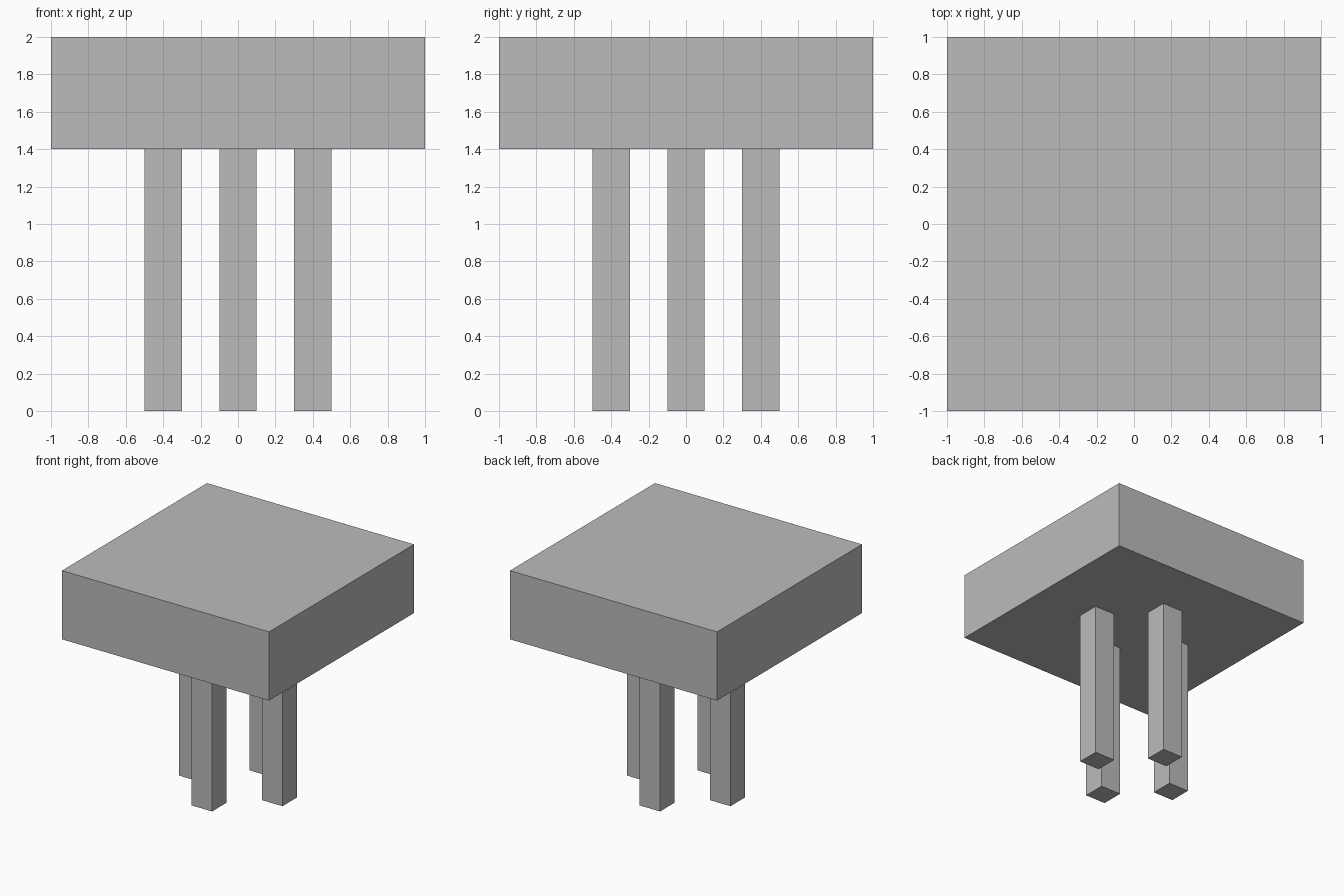
import bpy

# Remove the default cube
default = bpy.data.objects.get("Cube")
if default:
    bpy.data.objects.remove(default, do_unlink=True)

# Single plain grey material
GREY = (0.5, 0.5, 0.5, 1.0)
grey = bpy.data.materials.new("plain_grey")
grey.use_nodes = True
grey.diffuse_color = GREY
grey.node_tree.nodes["Principled BSDF"].inputs["Base Color"].default_value = GREY


def box(name, center, size):
    bpy.ops.mesh.primitive_cube_add(size=1, location=center)
    obj = bpy.context.object
    obj.name = name
    obj.scale = size
    bpy.ops.object.transform_apply(location=False, rotation=False, scale=True)
    obj.data.materials.append(grey)
    return obj


# Thick square top
TOP_HEIGHT, LEG_HEIGHT = 0.6, 1.4
box("table_top", (0, 0, LEG_HEIGHT + TOP_HEIGHT / 2), (2, 2, TOP_HEIGHT))

# Four legs arranged in a cross, one toward each side
LEG_WIDTH, REACH = 0.2, 0.4
directions = {"front": (0, -1), "back": (0, 1), "left": (1, 0), "right": (-1, 0)}
for side, (dx, dy) in directions.items():
    box(f"{side}_leg", (dx * REACH, dy * REACH, LEG_HEIGHT / 2),
        (LEG_WIDTH, LEG_WIDTH, LEG_HEIGHT))
